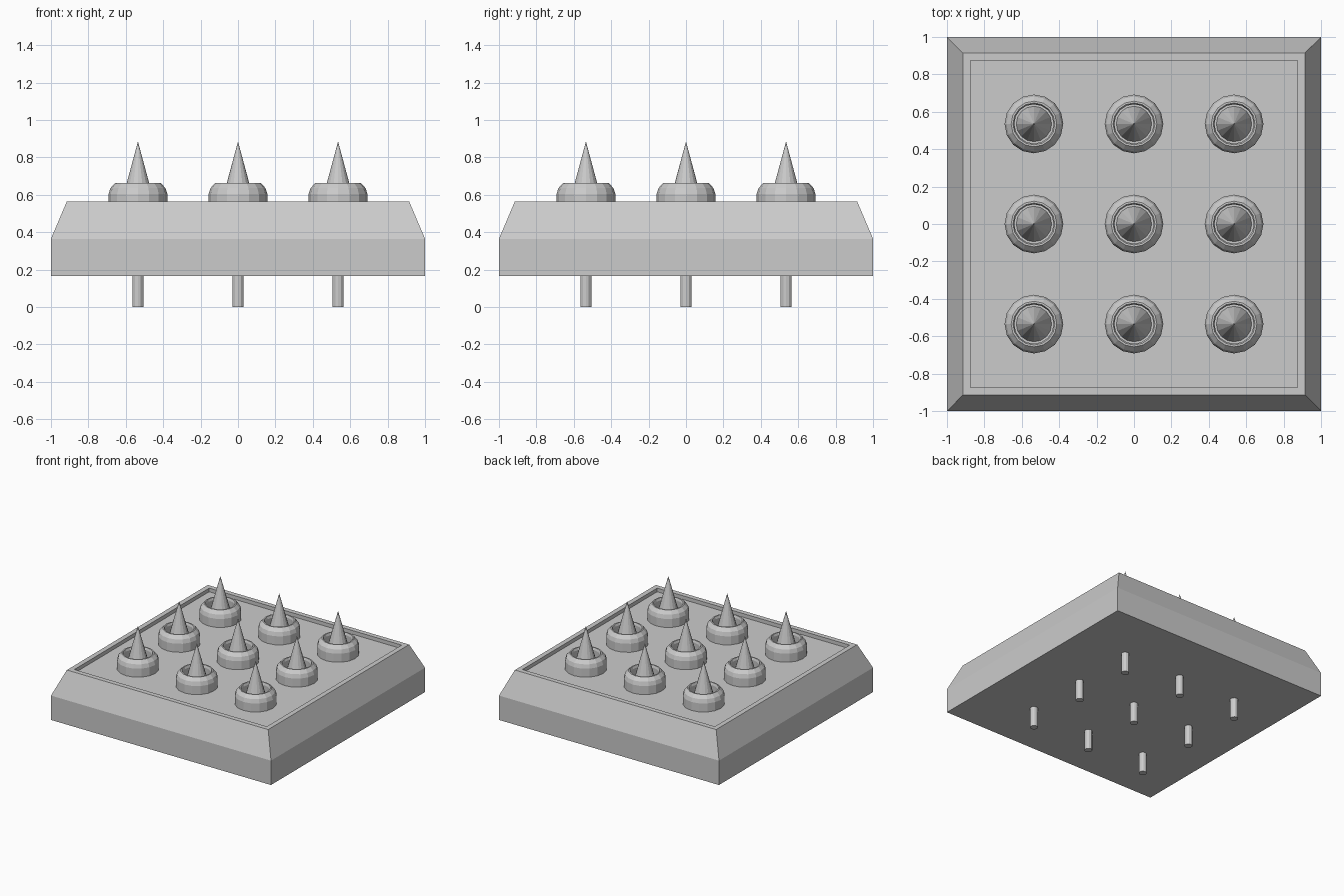
import bpy, bmesh
from math import cos, sin, tau

if "Cube" in bpy.data.objects:
    bpy.data.objects.remove(bpy.data.objects["Cube"])


def add_object(name, bm):
    bmesh.ops.recalc_face_normals(bm, faces=bm.faces)
    mesh = bpy.data.meshes.new(name)
    bm.to_mesh(mesh)
    bm.free()
    obj = bpy.data.objects.new(name, mesh)
    bpy.context.collection.objects.link(obj)
    return obj


def lathe(name, profile, sides, x, y, closed=False):
    """Turn an (r, z) profile round a vertical axis; close it or cap its ends."""
    bm = bmesh.new()
    rings = []
    for r, z in profile:
        if r == 0:
            rings.append([bm.verts.new((x, y, z))] * sides)
        else:
            rings.append([bm.verts.new((x + r * cos(tau * i / sides),
                                        y + r * sin(tau * i / sides), z))
                          for i in range(sides)])
    pairs = list(zip(rings, rings[1:]))
    if closed:
        pairs.append((rings[-1], rings[0]))
    for a, b in pairs:
        for i in range(sides):
            j = (i + 1) % sides
            quad = list(dict.fromkeys((a[i], a[j], b[j], b[i])))
            bm.faces.new(quad)
    if not closed:
        for ring in (rings[0], rings[-1]):
            if ring[0] is not ring[1]:
                bm.faces.new(ring)
    return add_object(name, bm)


# Base plate: square sections from the underside to the sunken floor
bm = bmesh.new()
sections = [(1.0, 0.165), (1.0, 0.365), (0.915, 0.565), (0.875, 0.565), (0.875, 0.535)]
loops = [[bm.verts.new((sx * h, sy * h, z))
          for sx, sy in ((-1, -1), (1, -1), (1, 1), (-1, 1))] for h, z in sections]
for a, b in zip(loops, loops[1:]):
    for i in range(4):
        j = (i + 1) % 4
        bm.faces.new((a[i], a[j], b[j], b[i]))
bm.faces.new(loops[0])
bm.faces.new(loops[-1])
add_object("base_plate", bm)

# Profiles of the repeated parts
collar = [(0.157, 0.52), (0.157, 0.605), (0.147, 0.636), (0.122, 0.663),
          (0.112, 0.663), (0.105, 0.645), (0.105, 0.52)]
spike = [(0.1, 0.515), (0, 0.885)]
pin = [(0.03, 0.0), (0.03, 0.2)]

# Three by three grid of collars, spikes and pins
step = 0.535
for row in (-1, 0, 1):
    for col in (-1, 0, 1):
        x, y = col * step, row * step
        lathe("collar", collar, 16, x, y, closed=True)
        lathe("spike", spike, 16, x, y)
        lathe("pin", pin, 12, x, y)
